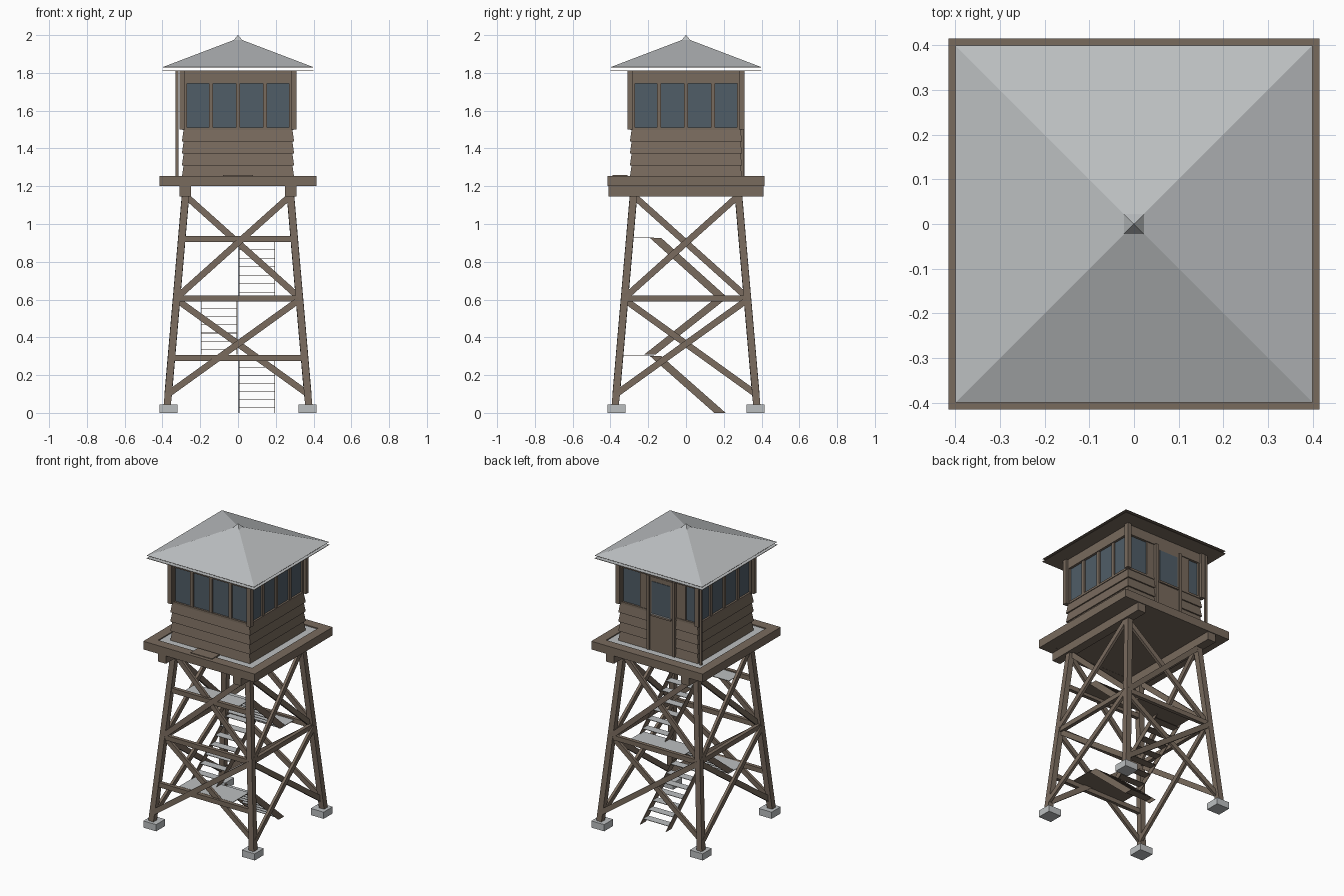
import bpy, bmesh, math
from mathutils import Vector, Matrix

cube = bpy.data.objects.get("Cube")
if cube:
    bpy.data.objects.remove(cube)


def material(name, rgb):
    m = bpy.data.materials.new(name)
    m.use_nodes = True
    m.diffuse_color = (*rgb, 1)
    m.node_tree.nodes["Principled BSDF"].inputs["Base Color"].default_value = (*rgb, 1)
    return m


WOOD = material("brown wood", (0.19, 0.145, 0.11))
GREY = material("light grey", (0.5, 0.52, 0.53))
GLASS = material("window glass", (0.08, 0.11, 0.135))


def finish(name, bm, *mats):
    """Make an object; a second material goes on upward faces."""
    bmesh.ops.recalc_face_normals(bm, faces=bm.faces)
    me = bpy.data.meshes.new(name)
    for m in mats:
        me.materials.append(m)
    if len(mats) > 1:
        for f in bm.faces:
            f.material_index = int(f.normal.z > 0.5)
    bm.to_mesh(me)
    bm.free()
    ob = bpy.data.objects.new(name, me)
    bpy.context.collection.objects.link(ob)
    return ob


def box(name, x, y, z, *mats, turn=0):
    """Box from (low, high) ranges, turned by quarter turns about z."""
    bm = bmesh.new()
    size = [r[1] - r[0] for r in (x, y, z)]
    mid = [(r[0] + r[1]) / 2 for r in (x, y, z)]
    bmesh.ops.create_cube(bm, size=1, matrix=Matrix.Rotation(turn * math.pi / 2, 4, 'Z')
                          @ Matrix.Translation(mid) @ Matrix.Diagonal((*size, 1)))
    return finish(name, bm, *mats)


def beam(name, a, b, width, depth, facing):
    """Rectangular timber from a to b, its depth along facing."""
    a, b = Vector(a), Vector(b)
    w = (b - a).normalized()
    u = Vector(facing).cross(w).normalized()
    v = w.cross(u)
    m = Matrix((u, v, w)).transposed().to_4x4()
    m.translation = (a + b) / 2
    bm = bmesh.new()
    bmesh.ops.create_cube(bm, size=1,
                          matrix=m @ Matrix.Diagonal((width, depth, (b - a).length, 1)))
    return finish(name, bm, WOOD)


def frustum(name, z0, z1, h0, h1, mat, caps=True):
    """Square tapered block given by its half widths."""
    bm = bmesh.new()
    bmesh.ops.create_cone(
        bm, cap_ends=caps, segments=4, radius1=h0 * math.sqrt(2), radius2=h1 * math.sqrt(2),
        depth=z1 - z0, matrix=Matrix.Translation((0, 0, (z0 + z1) / 2))
        @ Matrix.Rotation(math.pi / 4, 4, 'Z'))
    return finish(name, bm, mat)


# Tapered legs on footings
def spread(z):
    return 0.378 - 0.087 * z


for sx in (-1, 1):
    for sy in (-1, 1):
        cx, cy = 0.367 * sx, 0.367 * sy
        box("footing", (cx - 0.048, cx + 0.048), (cy - 0.048, cy + 0.048), (0, 0.045), GREY)
        lo, hi = spread(0.04), spread(1.15)
        beam("leg", (lo * sx, lo * sy, 0.04), (hi * sx, hi * sy, 1.15), 0.038, 0.038, (0, 1, 0))

# Cross bracing and girts on each side
for k in range(4):
    rot = Matrix.Rotation(k * math.pi / 2, 3, 'Z')
    out = rot @ Vector((0, -1, 0))
    for z0, z1 in ((0.1, 0.6), (0.61, 1.15)):
        for s in (-1, 1):
            a = rot @ Vector((-s * spread(z0), -spread(z0), z0)) + out * 0.01 * s
            b = rot @ Vector((s * spread(z1), -spread(z1), z1)) + out * 0.01 * s
            beam("brace", a, b, 0.034, 0.018, out)
    for z in ((0.29, 0.605, 0.92) if k == 0 else (0.605,)):
        c = spread(z)
        beam("girt", rot @ Vector((-c, -c, z)), rot @ Vector((c, -c, z)), 0.032, 0.025, out)


# Switchback stairs: thin stringers, treads and landings
def flight(xc, y0, z0, y1, z1, steps=7):
    for x in (xc - 0.095, xc + 0.095):
        bm = bmesh.new()
        vs = [bm.verts.new((x - 0.002, y, z)) for y, z in
              ((y0, z0), (y1, z1), (y1 + 0.06, z1), (y0 + 0.06, z0))]
        face = bm.faces.new(vs)
        new = bmesh.ops.extrude_face_region(bm, geom=[face])["geom"]
        bmesh.ops.translate(bm, vec=(0.004, 0, 0),
                            verts=[v for v in new if isinstance(v, bmesh.types.BMVert)])
        finish("stair_stringer", bm, WOOD)
    for i in range(steps):
        t = (i + 0.6) / steps
        y, z = y0 + (y1 - y0) * t + 0.03, z0 + (z1 - z0) * t
        box("stair_tread", (xc - 0.095, xc + 0.095), (y - 0.027, y + 0.027),
            (z, z + 0.003), WOOD, GREY)


flight(0.1, 0.15, 0, -0.19, 0.3)
flight(-0.1, -0.22, 0.31, 0.16, 0.61)
flight(0.1, 0.16, 0.61, -0.19, 0.925)
for y, z in (((-0.34, -0.17), 0.303), ((0.17, 0.31), 0.608), ((-0.3, -0.17), 0.925)):
    box("landing", (-0.2, 0.2), y, (z, z + 0.004), WOOD, GREY)

# Deck with support beams
for s in (-0.28, 0.28):
    box("deck_beam", (s - 0.03, s + 0.03), (-0.41, 0.41), (1.145, 1.2), WOOD)
for k in range(4):
    box("deck_rim", (-0.415, 0.35), (-0.415, -0.35), (1.2, 1.255), WOOD, turn=k)
box("deck_floor", (-0.35, 0.35), (-0.35, 0.35), (1.201, 1.248), WOOD, GREY)
box("hatch_plate", (-0.08, 0.08), (-0.39, -0.31), (1.25, 1.259), WOOD)

# Cabin lower walls in lapped boards
courses = 4
for i in range(courses):
    z = 1.248 + i * 0.063
    frustum("siding_course", z, z + 0.063, 0.297, 0.288, WOOD)

# Glazed upper storey
box("cabin_glazing", (-0.28, 0.28), (-0.28, 0.28), (1.5, 1.8), GLASS)
box("window_sill", (-0.293, 0.293), (-0.293, 0.293), (1.498, 1.512), WOOD)
box("window_header", (-0.296, 0.296), (-0.296, 0.296), (1.745, 1.81), WOOD)
for sx in (-1, 1):
    for sy in (-1, 1):
        xr = sorted((0.28 * sx, 0.31 * sx))
        yr = sorted((0.28 * sy, 0.31 * sy))
        box("corner_post", xr, yr, (1.5, 1.81), WOOD)
for k in (0, 1, 3):
    for x in (-0.283, -0.1425, 0, 0.1425, 0.283):
        box("mullion", (x - 0.011, x + 0.011), (-0.291, -0.27), (1.5, 1.75), WOOD, turn=k)

# Back wall with door
for x0, x1 in ((-0.288, -0.275), (-0.2, 0.14), (0.272, 0.288)):
    box("back_wall_panel", (x0, x1), (0.27, 0.289), (1.5, 1.75), WOOD)
box("door", (-0.115, 0.065), (0.285, 0.299), (1.255, 1.745), WOOD)
for x in (-0.12, 0.07):
    box("door_jamb", (x - 0.01, x + 0.01), (0.285, 0.306), (1.25, 1.75), WOOD)
box("door_glass", (-0.095, 0.045), (0.298, 0.302), (1.5, 1.715), GLASS)
box("door_sill", (-0.1, 0.05), (0.295, 0.31), (1.485, 1.498), WOOD, GREY)

# Slim pole beside the back corner
box("pole", (-0.33, -0.316), (0.295, 0.309), (1.25, 1.81), WOOD)

# Hipped roof, soffit and cap
box("soffit", (-0.4, 0.4), (-0.4, 0.4), (1.81, 1.813), WOOD, GREY)
frustum("roof", 1.83, 1.982, 0.4, 0.001, GREY, caps=False)
box("roof_lining", (-0.398, 0.398), (-0.398, 0.398), (1.828, 1.831), WOOD)
frustum("roof_cap", 1.966, 2.0, 0.029, 0.001, GREY)
